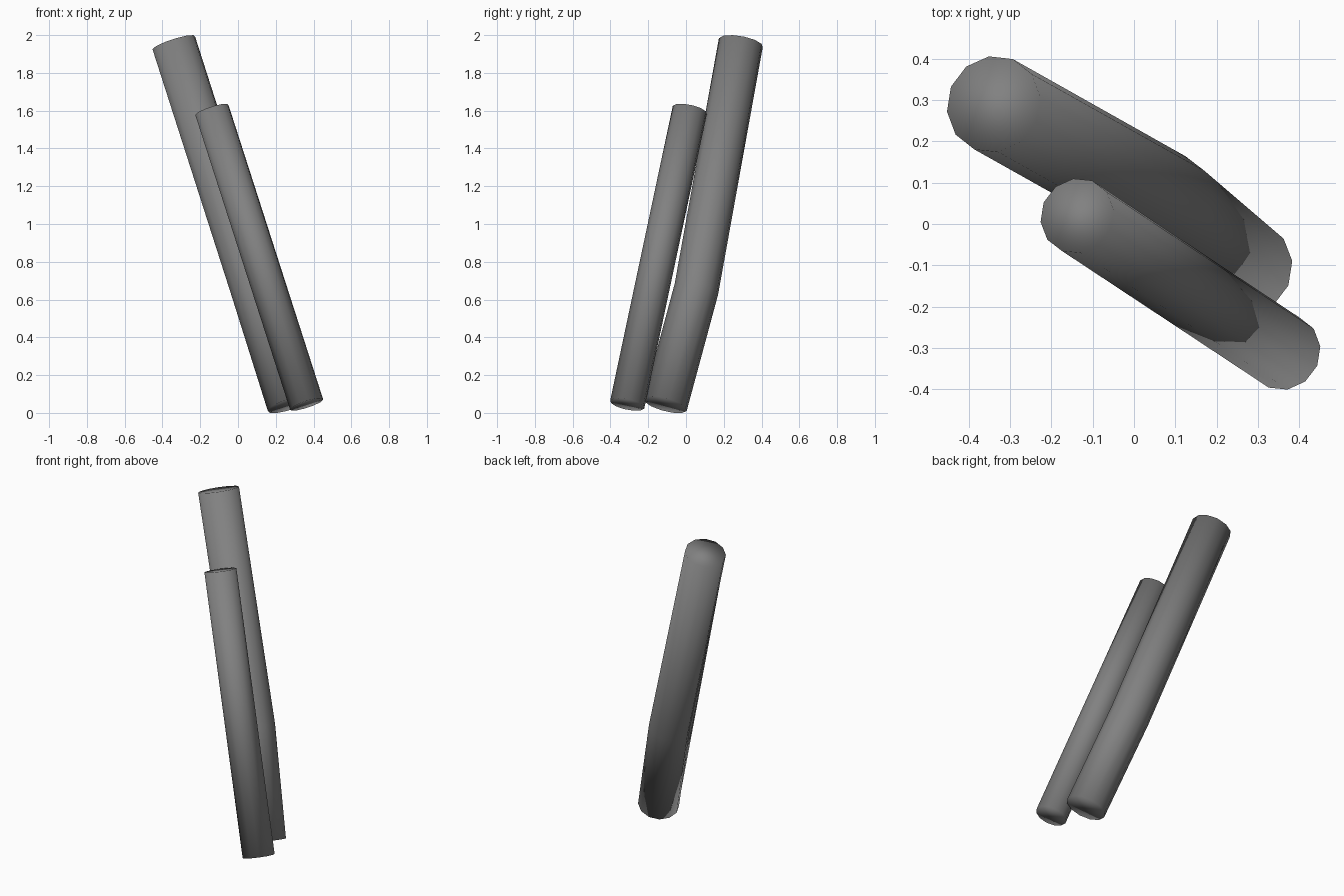
import bpy, bmesh
from math import cos, sin, tau
from mathutils import Vector

cube = bpy.data.objects.get("Cube")
if cube:
    bpy.data.objects.remove(cube, do_unlink=True)

# One grey material for both rods
grey = bpy.data.materials.new("mid_grey")
grey.use_nodes = True
colour = (0.22, 0.22, 0.22, 1)
grey.diffuse_color = colour
grey.node_tree.nodes["Principled BSDF"].inputs["Base Color"].default_value = colour

SIDES = 12


def make_rod(name, path, radius, turn=0.1):
    """Sweep a twelve-sided ring along the path, square to it, and cap both ends."""
    pts = [Vector(p) for p in path]
    bm = bmesh.new()
    rings = []
    for i, p in enumerate(pts):
        before = (p - pts[i - 1]).normalized() if i else Vector()
        after = (pts[i + 1] - p).normalized() if i < len(pts) - 1 else Vector()
        axis = (before + after).normalized()
        v = axis.cross(Vector((1, 0, 0))).normalized()
        u = v.cross(axis)
        angles = [turn + tau * k / SIDES for k in range(SIDES)]
        rings.append([bm.verts.new(p + radius * (u * cos(a) + v * sin(a))) for a in angles])
    for a, b in zip(rings, rings[1:]):
        for k in range(SIDES):
            j = (k + 1) % SIDES
            bm.faces.new((a[k], a[j], b[j], b[k]))
    bm.faces.new(rings[0][::-1])
    bm.faces.new(rings[-1])
    bmesh.ops.recalc_face_normals(bm, faces=bm.faces)
    for f in bm.faces:
        f.smooth = True
    mesh = bpy.data.meshes.new(name)
    bm.to_mesh(mesh)
    bm.free()
    mesh.materials.append(grey)
    obj = bpy.data.objects.new(name, mesh)
    bpy.context.collection.objects.link(obj)
    return obj


# Long rod with a slight bend low down
make_rod("long_bent_rod",
         [(0.27, -0.11, 0.044), (0.078, 0.055, 0.655), (-0.34, 0.29, 1.959)], 0.119)

# Shorter straight rod in front of it
make_rod("short_straight_rod",
         [(0.363, -0.311, 0.045), (-0.138, 0.02, 1.603)], 0.093)
